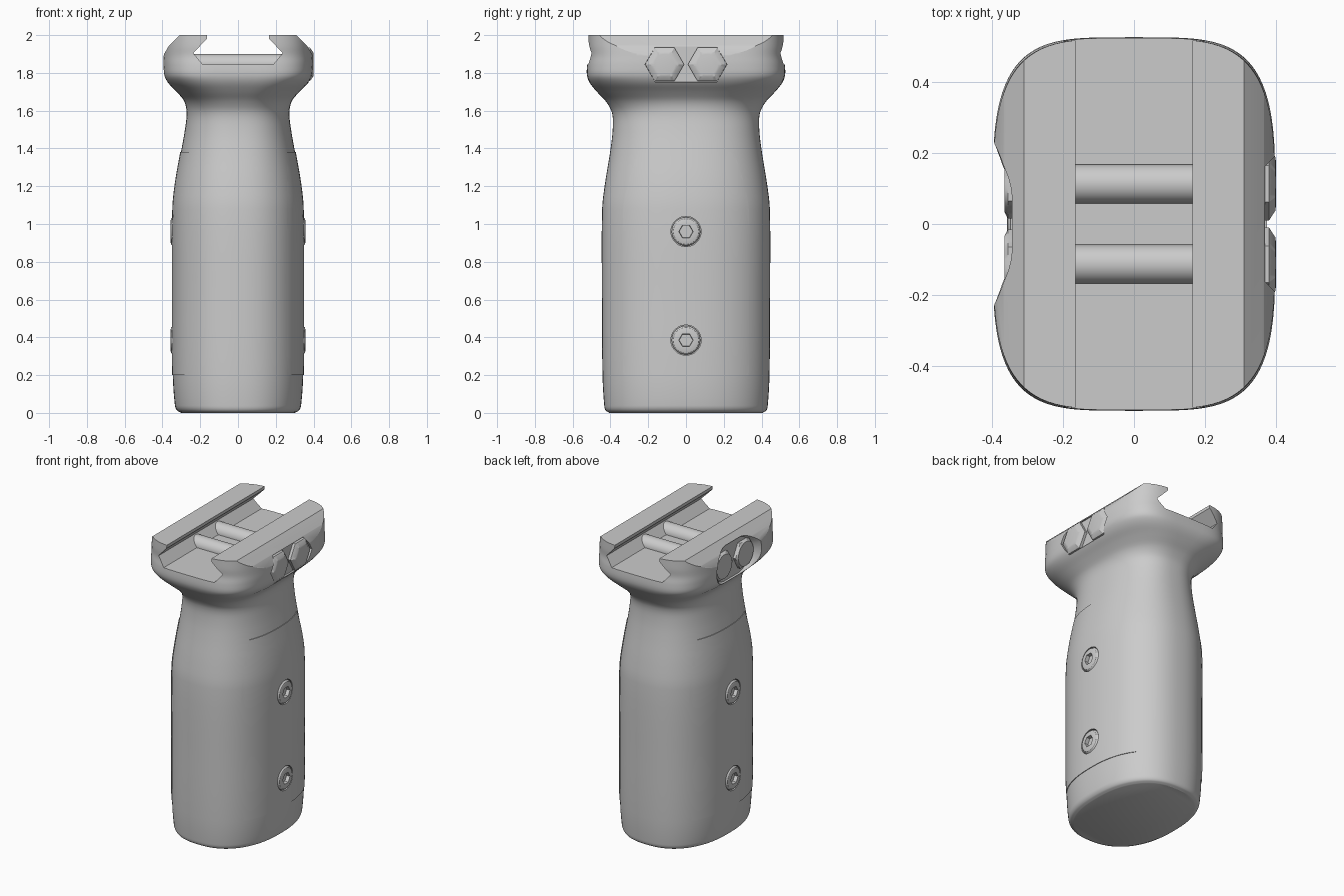
import bpy, bmesh, math
from math import cos, sin, pi

if "Cube" in bpy.data.objects:
    bpy.data.objects.remove(bpy.data.objects["Cube"])

# height, half width x, half depth y, squareness of the cross-section
PROFILE = [
    (0, .30, .405, 2.35), (.012, .322, .425, 2.35), (.04, .334, .433, 2.35), (.2, .345, .442, 2.35),
    (.6, .346, .445, 2.35), (1.08, .344, .444, 2.35), (1.22, .33, .428, 2.35),
    (1.38, .302, .402, 2.4), (1.5, .281, .388, 2.45), (1.59, .272, .392, 2.5),
    (1.65, .285, .425, 2.7), (1.70, .325, .472, 3.1), (1.745, .37, .508, 3.6),
    (1.785, .392, .524, 4), (1.84, .398, .524, 4), (1.89, .397, .517, 4),
    (1.94, .394, .521, 4), (2.0, .39, .521, 4)]
N = 96


def smooth_rows(rows, steps=4):
    """Spline through the profile rows."""
    out = []
    for i in range(len(rows) - 1):
        p0, p1 = rows[max(i - 1, 0)], rows[i]
        p2, p3 = rows[i + 1], rows[min(i + 2, len(rows) - 1)]
        dz = p2[0] - p1[0]
        for s in range(steps):
            t = s / steps
            row = [p1[0] + dz * t]
            for k in (1, 2, 3):
                m1 = (p2[k] - p0[k]) / (p2[0] - p0[0]) * dz
                m2 = (p3[k] - p1[k]) / (p3[0] - p1[0]) * dz
                row.append((2*t**3 - 3*t**2 + 1) * p1[k] + (t**3 - 2*t**2 + t) * m1
                           + (3*t**2 - 2*t**3) * p2[k] + (t**3 - t**2) * m2)
            out.append(tuple(row))
    return out + [rows[-1]]


def section(z, a, b, n):
    pts = []
    for i in range(N):
        c, s = cos(2 * pi * i / N), sin(2 * pi * i / N)
        pts.append((math.copysign(a * abs(c) ** (2 / n), c),
                    math.copysign(b * abs(s) ** (2 / n), s), z))
    return pts


def finish(name, bm):
    bmesh.ops.recalc_face_normals(bm, faces=bm.faces)
    me = bpy.data.meshes.new(name)
    bm.to_mesh(me)
    bm.free()
    ob = bpy.data.objects.new(name, me)
    bpy.context.collection.objects.link(ob)
    return ob


def loft(rings):
    """Capped skin over rings with equal point counts."""
    bm = bmesh.new()
    vr = [[bm.verts.new(p) for p in r] for r in rings]
    n = len(vr[0])
    for r0, r1 in zip(vr, vr[1:]):
        for i in range(n):
            j = (i + 1) % n
            bm.faces.new((r0[i], r0[j], r1[j], r1[i]))
    bm.faces.new(vr[0])
    bm.faces.new(vr[-1])
    return bm


def turned(name, rings, y, z, sides, side=1):
    """Lathe around x; rings are (x, radius, hexagonal)."""
    out = []
    for x, r, hexagonal in rings:
        ring = []
        for i in range(sides):
            t = 2 * pi * i / sides
            k = cos(pi / 6) / cos((t % (pi / 3)) - pi / 6) if hexagonal else 1
            ring.append((side * x, y + r * k * cos(t), z + r * k * sin(t)))
        out.append(ring)
    return finish(name, loft(out))


def cut(target, cutter):
    m = target.modifiers.new("cut", 'BOOLEAN')
    m.operation, m.solver, m.object = 'DIFFERENCE', 'EXACT', cutter
    bpy.context.view_layer.objects.active = target
    bpy.ops.object.modifier_apply(modifier=m.name)


def prism_y(name, pts):
    return finish(name, loft([[(x, y, z) for x, z in pts] for y in (-.7, .7)]))


rows = smooth_rows(PROFILE)
body = finish("grip_body", loft([section(*r) for r in rows]))
cutters = []

# rail slot and the sloped top shoulders
half = [(.165, 2.1), (.165, 1.98), (.237, 1.905), (.187, 1.845)]
cutters.append(prism_y("slot_cutter", half + [(-x, z) for x, z in reversed(half)]))
for s in (-1, 1):
    cutters.append(prism_y("shoulder_cutter", [(s * x, z) for x, z in
                   ((.305, 2.005), (.365, 1.945), (.45, 1.80), (.6, 1.80), (.6, 2.1), (.305, 2.1))]))

# recess for the bolt heads on the right, flared recess for the nuts on the left
ZB = 1.845
hull = [(-.217, 0), (-.162, .094), (.162, .094), (.217, 0), (.162, -.094), (-.162, -.094)]
cutters.append(finish("bolt_recess_cutter",
               loft([[(x, y, ZB + z) for y, z in hull] for x in (.362, .6)])))
stadium = []
for i in range(32):
    t = 2 * pi * (i + .5) / 32
    stadium.append((math.copysign(.07, cos(t)) + .125 * cos(t), .125 * sin(t)))
cutters.append(finish("nut_recess_cutter", loft(
    [[(x, y * k, ZB + z * k) for y, z in stadium]
     for x, k in ((-.337, .95), (-.35, 1.0), (-.37, 1.07), (-.4, 1.25), (-.45, 1.5))])))
for c in cutters:
    cut(body, c)

# raised side panels and their socket screws
panel_rows = [r for r in rows if .199 < r[0] < 1.381]
for s, label in ((1, "right"), (-1, "left")):
    bm = loft([section(z, a + .004, b + .004, n) for z, a, b, n in panel_rows])
    bmesh.ops.bisect_plane(bm, geom=bm.verts[:] + bm.edges[:] + bm.faces[:],
                           plane_co=(s * .26, 0, 0), plane_no=(s, 0, 0), clear_inner=True)
    bmesh.ops.holes_fill(bm, edges=[e for e in bm.edges if e.is_boundary])
    panel = finish("side_panel_" + label, bm)
    for z in (.96, .385):
        bore = turned("bore_cutter", [(.328, .08, False), (.5, .08, False)], 0, z, 36, s)
        cut(body, bore)
        cut(panel, bore)
        cutters.append(bore)
        turned("socket_screw_" + label,
               [(.31, .076, False), (.345, .076, False), (.354, .068, False), (.358, .052, False),
                (.358, .038, True), (.334, .036, True)], 0, z, 36, s)

# two cross bolts with hexagonal heads and nuts
for y in (-.113, .113):
    turned("cross_bolt", [(-.3, .055, False), (.3, .055, False)], y, ZB, 40)
    turned("bolt_head", [(.34, .103, True), (.38, .103, True), (.398, .075, True),
                         (.4, .055, False)], y, ZB, 36)
    turned("bolt_nut", [(.32, .097, True), (.355, .097, True), (.364, .08, False)], y, ZB, 36, -1)

for c in cutters:
    bpy.data.objects.remove(c, do_unlink=True)
for ob in bpy.context.scene.objects:
    bpy.ops.object.select_all(action='DESELECT')
    ob.select_set(True)
    bpy.context.view_layer.objects.active = ob
    bpy.ops.object.shade_smooth_by_angle(angle=math.radians(28))
